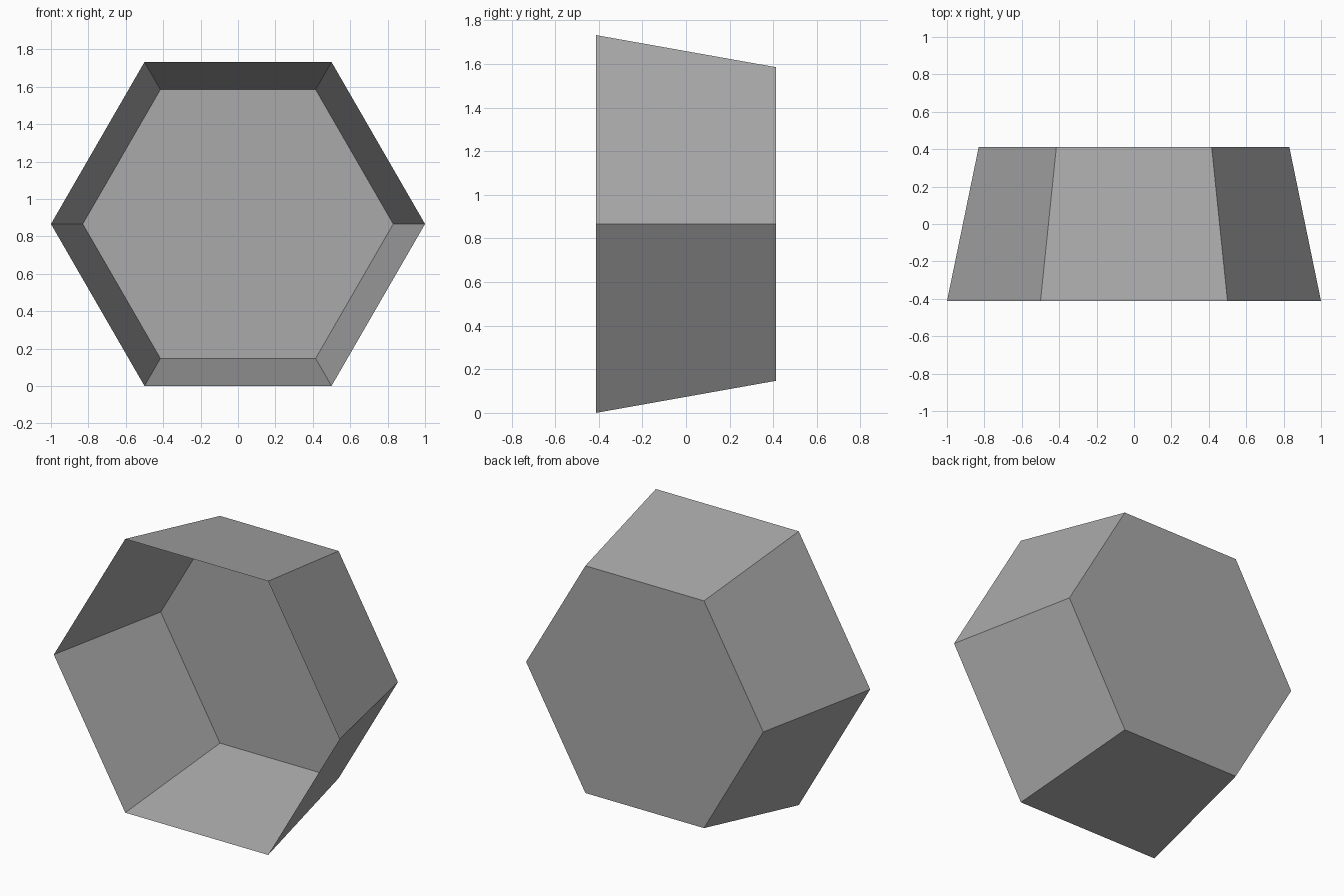
import bpy, bmesh
from math import cos, sin, pi, sqrt

old = bpy.data.objects.get("Cube")
if old:
    bpy.data.objects.remove(old, do_unlink=True)

# Single flat colour
grey = bpy.data.materials.new("mid_grey")
grey.use_nodes = True
colour = (0.4, 0.4, 0.4, 1)
grey.diffuse_color = colour
grey.node_tree.nodes["Principled BSDF"].inputs["Base Color"].default_value = colour

SIDES, CENTRE_Z, HALF_DEPTH = 6, sqrt(3) / 2, 0.413
RIM_RADIUS, BACK_RADIUS = 1.0, 0.83


def ring(bm, radius, y):
    """Hexagon of vertices facing the front, with points at left and right."""
    angles = [2 * pi * i / SIDES for i in range(SIDES)]
    return [bm.verts.new((radius * cos(a), y, CENTRE_Z + radius * sin(a))) for a in angles]


# Thin tapered hexagonal cup: open at the front, closed at the back
bm = bmesh.new()
rim = ring(bm, RIM_RADIUS, -HALF_DEPTH)
back = ring(bm, BACK_RADIUS, HALF_DEPTH)
for i in range(SIDES):
    j = (i + 1) % SIDES
    bm.faces.new((rim[i], rim[j], back[j], back[i]))
bm.faces.new(back[::-1])
bm.normal_update()
# Make the walls and back face outwards
for face in bm.faces:
    centre = face.calc_center_median()
    centre.z -= CENTRE_Z
    if face.normal.dot(centre) < 0:
        face.normal_flip()

mesh = bpy.data.meshes.new("hexagonal_cup")
bm.to_mesh(mesh)
bm.free()
mesh.materials.append(grey)
cup = bpy.data.objects.new("hexagonal_cup", mesh)
bpy.context.collection.objects.link(cup)
